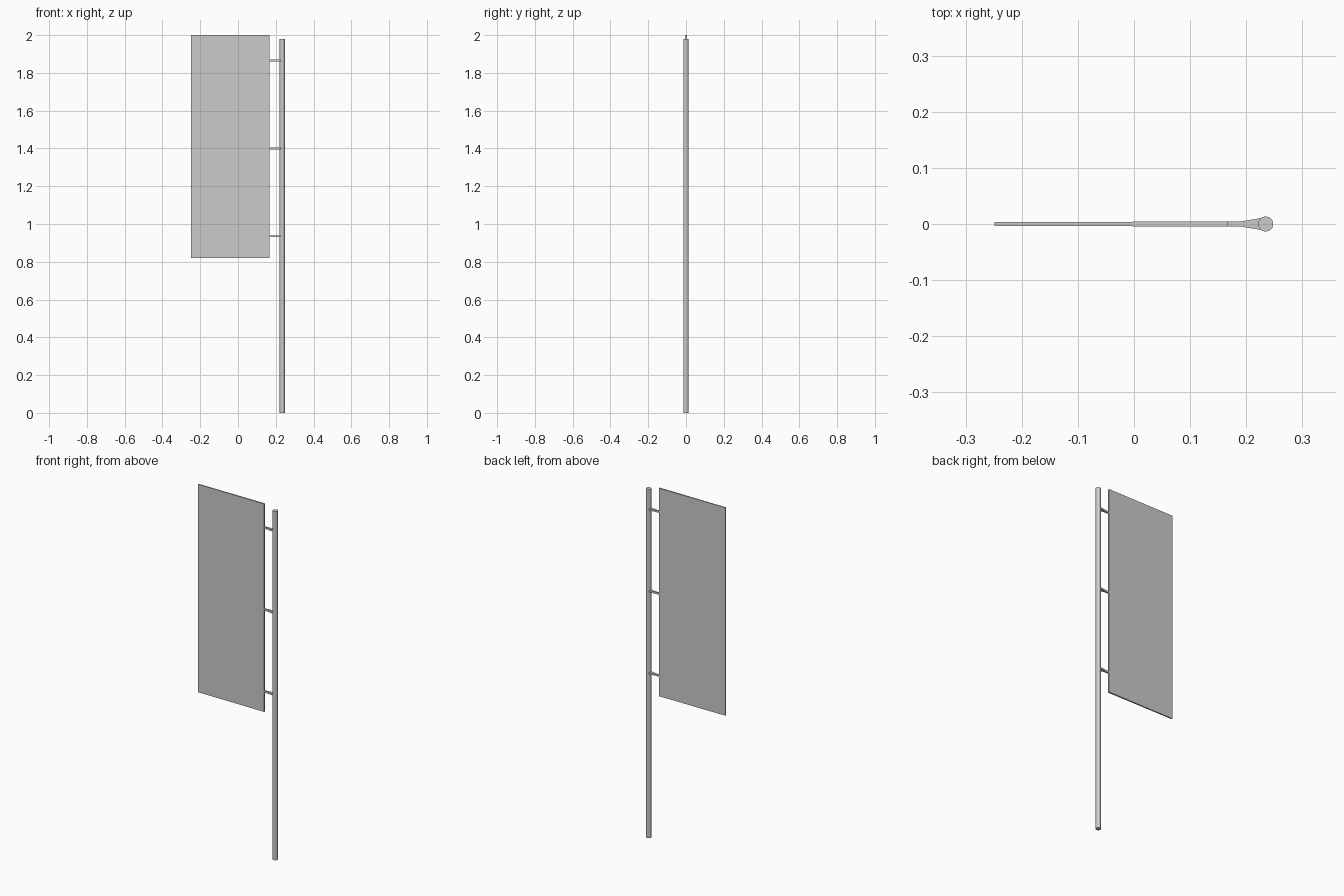
import bpy, bmesh

if "Cube" in bpy.data.objects:
    bpy.data.objects.remove(bpy.data.objects["Cube"])


def make_object(name, bm):
    bmesh.ops.recalc_face_normals(bm, faces=bm.faces)
    mesh = bpy.data.meshes.new(name)
    bm.to_mesh(mesh)
    bm.free()
    obj = bpy.data.objects.new(name, mesh)
    bpy.context.collection.objects.link(obj)
    return obj


def prism(name, half_profile, z0, z1):
    """Extrude a plan outline, mirrored across y = 0, from z0 up to z1."""
    bm = bmesh.new()
    outline = half_profile + [(x, -y) for x, y in reversed(half_profile)]
    face = bm.faces.new([bm.verts.new((x, y, z0)) for x, y in outline])
    new = bmesh.ops.extrude_face_region(bm, geom=[face])["geom"]
    verts = [g for g in new if isinstance(g, bmesh.types.BMVert)]
    bmesh.ops.translate(bm, verts=verts, vec=(0, 0, z1 - z0))
    return make_object(name, bm)


# Upright pole
POLE_X, POLE_R, POLE_H = 0.2345, 0.0137, 1.98
bpy.ops.mesh.primitive_cylinder_add(vertices=12, radius=POLE_R, depth=POLE_H,
                                    location=(POLE_X, 0, POLE_H / 2))
bpy.context.object.name = "pole"

# Thin banner panel, very slightly thinner at its free edge
prism("banner", [(-0.249, 0.0033), (0.167, 0.0045)], 0.82, 2.0)

# Three flat ties that flare out to grip the pole
for i, z in enumerate((0.935, 1.40, 1.865)):
    prism(f"tie_{i + 1}", [(0.16, 0.0042), (0.19, 0.0045), (0.205, 0.007), (0.226, 0.0105)],
          z - 0.005, z + 0.005)
